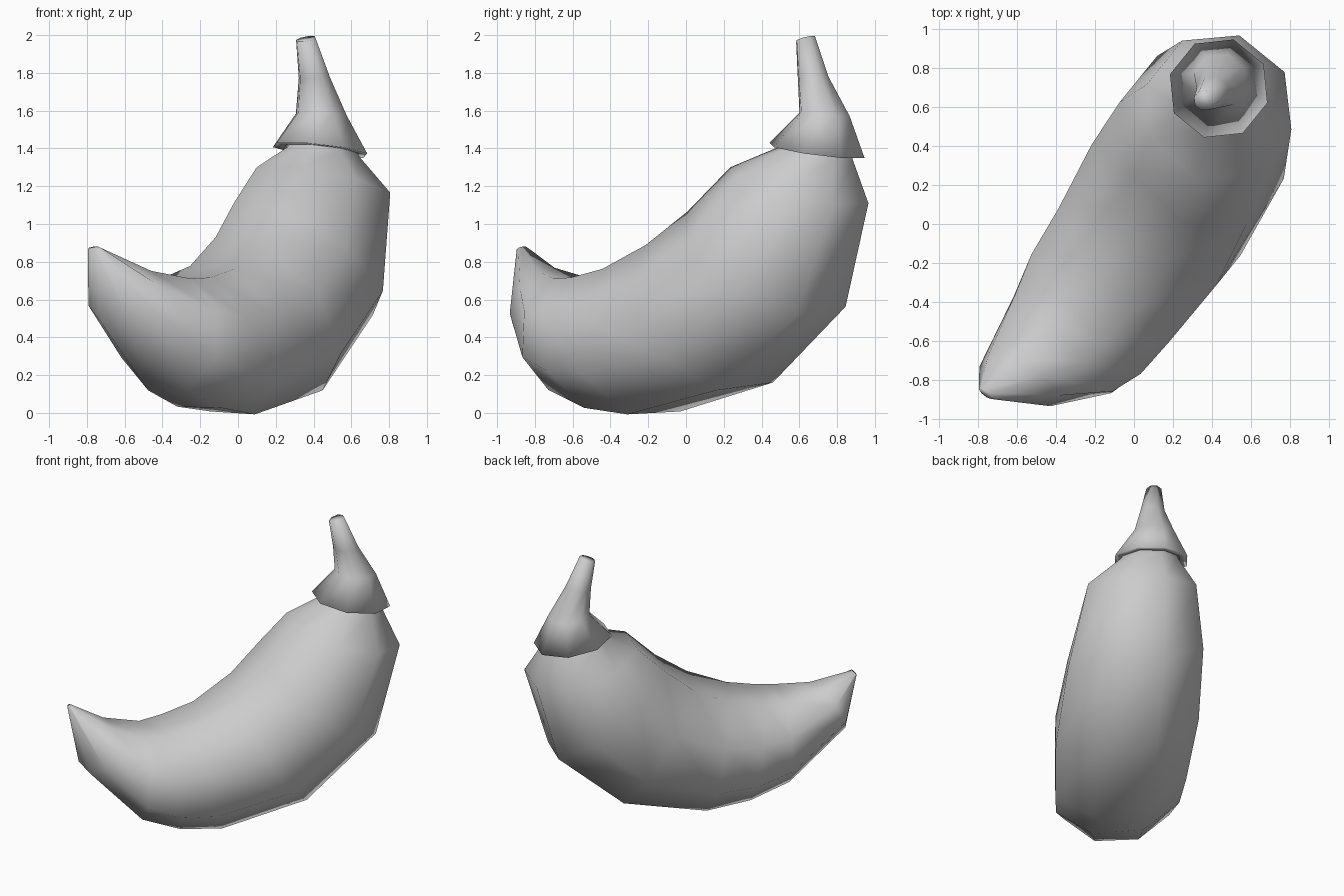
import bpy
import math
from mathutils import Vector

if "Cube" in bpy.data.objects:
    bpy.data.objects.remove(bpy.data.objects["Cube"], do_unlink=True)

SIDES = 8
UP = Vector((0, 0, 1))
ALONG = Vector((0.63, 0.777, 0)).normalized()   # heading of the bend, tip to stem
ACROSS = Vector((ALONG.y, -ALONG.x, 0))

grey = bpy.data.materials.new("plain grey")
grey.use_nodes = True
COLOUR = (0.6, 0.6, 0.6, 1)
grey.diffuse_color = COLOUR
grey.node_tree.nodes["Principled BSDF"].inputs["Base Color"].default_value = COLOUR


def ring(outer, inner, mid, half, skew=0):
    """Octagon spanning the outer and inner (along, height) points, yawed by skew."""
    a = ALONG * outer[0] + UP * outer[1]
    b = ALONG * inner[0] + UP * inner[1]
    centre, radius = (a + b) / 2 + ACROSS * mid, (b - a) / 2
    side = (ACROSS + radius.normalized().cross(ACROSS) * -skew) * half
    grow = 1 / math.cos(math.pi / SIDES)
    points = []
    for i in range(SIDES):
        t = math.tau * (i + 0.5) / SIDES
        points.append(centre + (radius * math.cos(t) + side * math.sin(t)) * grow)
    return points


def loft(name, sections):
    """Skin the rings from first to last, close both ends and shade smooth."""
    verts = [p for s in sections for p in ring(*s)]
    faces = [tuple(reversed(range(SIDES)))]
    for r in range(len(sections) - 1):
        for i in range(SIDES):
            j = (i + 1) % SIDES
            a, b = r * SIDES, (r + 1) * SIDES
            faces.append((a + i, a + j, b + j, b + i))
    faces.append(tuple(range(len(verts) - SIDES, len(verts))))
    mesh = bpy.data.meshes.new(name)
    mesh.from_pydata(verts, [], faces)
    mesh.materials.append(grey)
    obj = bpy.data.objects.new(name, mesh)
    bpy.context.collection.objects.link(obj)
    # consistent outward normals
    bpy.ops.object.select_all(action="DESELECT")
    bpy.context.view_layer.objects.active = obj
    obj.select_set(True)
    bpy.ops.object.mode_set(mode="EDIT")
    bpy.ops.mesh.select_all(action="SELECT")
    bpy.ops.mesh.normals_make_consistent(inside=False)
    bpy.ops.object.mode_set(mode="OBJECT")
    bpy.ops.object.shade_smooth()


# curved body, pointed tip to neck
loft("fruit_body", [
    ((-1.165, 0.86), (-1.14, 0.88), -0.045, 0.04),
    ((-1.08, 0.46), (-0.91, 0.76), 0.05, 0.205, -0.2),
    ((-0.72, 0.12), (-0.69, 0.71), 0.105, 0.35, 0.1),
    ((-0.45, 0.03), (-0.54, 0.72), 0.10, 0.41, 0.15),
    ((-0.15, 0.00), (-0.32, 0.77), 0.085, 0.435, 0.2),
    ((0.44, 0.14), (-0.04, 0.91), 0.05, 0.475, 0.2),
    ((0.92, 0.54), (0.18, 1.09), 0.0, 0.45, 0.15),
    ((1.09, 1.11), (0.39, 1.30), -0.04, 0.36),
    ((1.00, 1.34), (0.63, 1.41), -0.09, 0.19),
    ((0.98, 1.40), (0.65, 1.46), -0.09, 0.17),
])

# flared cap drawn up into the stem
loft("cap_and_stem", [
    ((0.98, 1.41), (0.66, 1.47), -0.10, 0.16),
    ((1.01, 1.355), (0.63, 1.42), -0.10, 0.19),
    ((1.055, 1.35), (0.57, 1.43), -0.10, 0.24),
    ((0.975, 1.57), (0.72, 1.59), -0.12, 0.13),
    ((0.855, 1.78), (0.70, 1.77), -0.11, 0.08),
    ((0.765, 1.995), (0.67, 1.965), -0.12, 0.05),
])
